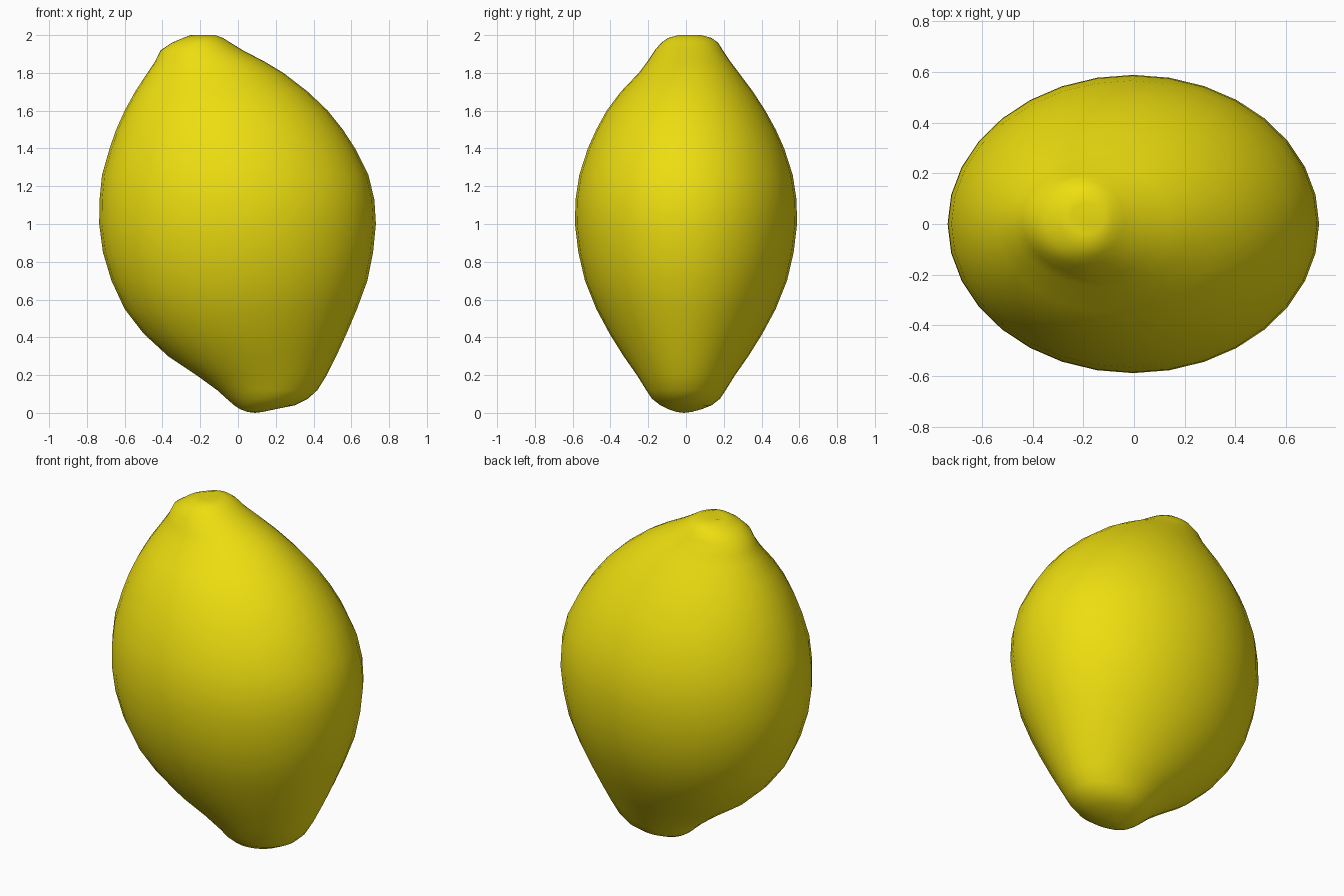
import bpy, bmesh
from math import cos, sin, tau

# Profile of the tilted fruit: height, left x, right x, half depth, y centre
PROFILE = [
    (0.005, 0.05, 0.13, 0.04, -0.01), (0.02, 0.01, 0.20, 0.09, -0.005),
    (0.04, -0.02, 0.30, 0.135, 0), (0.075, -0.06, 0.37, 0.18, 0),
    (0.12, -0.11, 0.42, 0.21, 0), (0.20, -0.22, 0.47, 0.26, 0),
    (0.30, -0.37, 0.52, 0.33, 0), (0.42, -0.50, 0.575, 0.405, 0),
    (0.55, -0.60, 0.63, 0.475, 0), (0.70, -0.67, 0.685, 0.535, 0),
    (0.85, -0.715, 0.715, 0.57, 0), (1.00, -0.735, 0.73, 0.588, 0),
    (1.13, -0.733, 0.722, 0.585, 0), (1.26, -0.72, 0.69, 0.565, 0),
    (1.40, -0.68, 0.62, 0.52, 0), (1.50, -0.645, 0.555, 0.475, 0),
    (1.60, -0.60, 0.475, 0.42, 0), (1.70, -0.545, 0.37, 0.35, 0.005),
    (1.80, -0.48, 0.24, 0.265, 0.015), (1.86, -0.44, 0.14, 0.22, 0.015),
    (1.92, -0.41, 0.025, 0.18, 0.015), (1.96, -0.35, -0.04, 0.15, 0.02),
    (1.985, -0.29, -0.08, 0.115, 0.02), (2.00, -0.25, -0.12, 0.06, 0.02),
]
SEGMENTS = 32

# Loft elliptical rings into the fruit body
bm = bmesh.new()
rings = []
for z, left, right, depth, yc in PROFILE:
    cx, rx = (left + right) / 2, (right - left) / 2
    rings.append([bm.verts.new((cx + rx * cos(tau * i / SEGMENTS),
                                yc + depth * sin(tau * i / SEGMENTS), z))
                  for i in range(SEGMENTS)])
for low, high in zip(rings, rings[1:]):
    for i in range(SEGMENTS):
        j = (i + 1) % SEGMENTS
        bm.faces.new((low[i], low[j], high[j], high[i]))

# Close the blossom tip and the slightly dimpled stem end
for ring, point in ((rings[0], (0.09, -0.01, 0)), (rings[-1], (-0.22, 0.015, 1.988))):
    pole = bm.verts.new(point)
    for i in range(SEGMENTS):
        bm.faces.new((ring[i], ring[(i + 1) % SEGMENTS], pole))
bmesh.ops.recalc_face_normals(bm, faces=bm.faces)
for face in bm.faces:
    face.smooth = True

mesh = bpy.data.meshes.new("lemon")
bm.to_mesh(mesh)
bm.free()
lemon = bpy.data.objects.new("lemon", mesh)
bpy.context.collection.objects.link(lemon)

# Yellow peel
peel = bpy.data.materials.new("yellow_peel")
peel.diffuse_color = (0.85, 0.73, 0.005, 1)
mesh.materials.append(peel)
